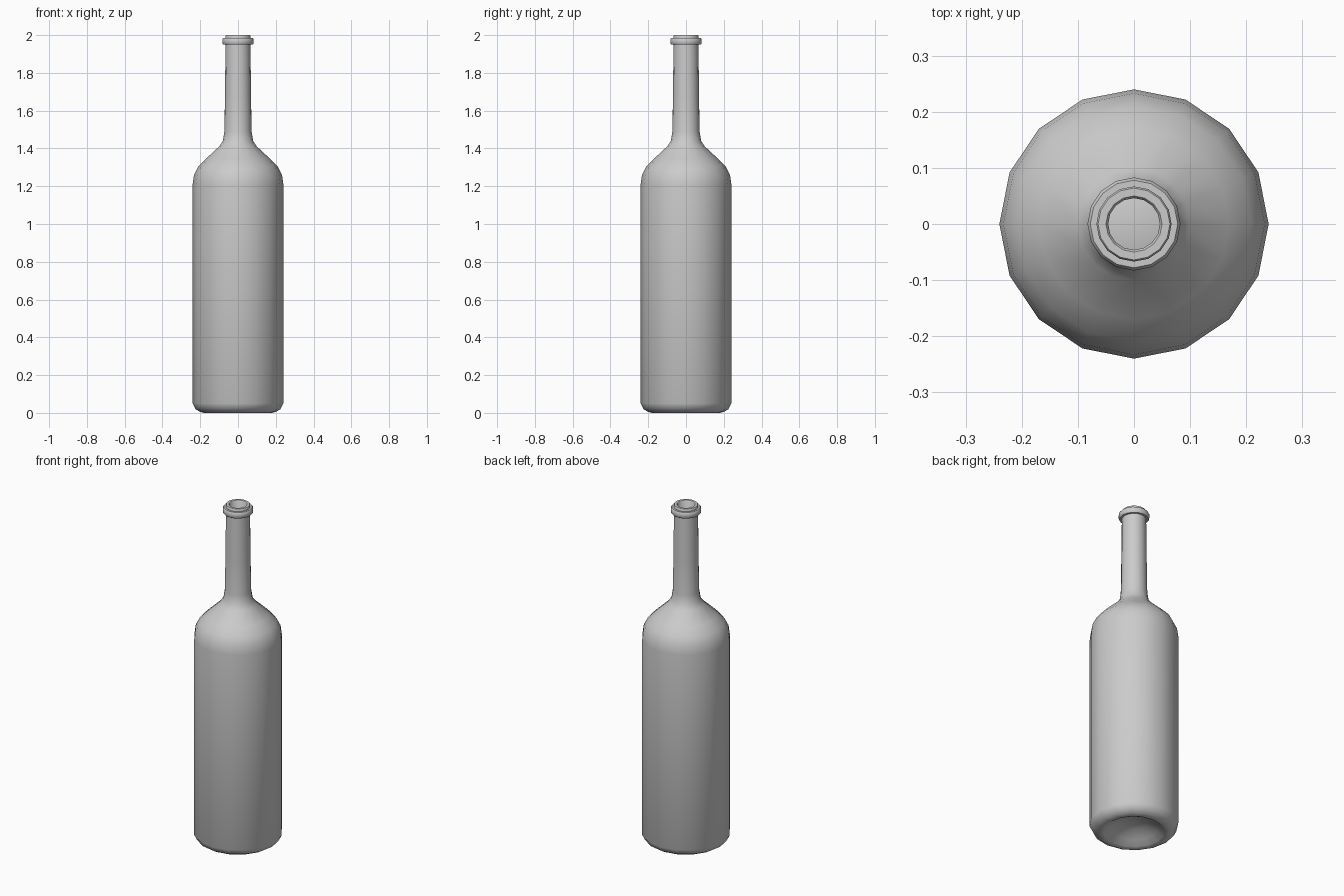
import bpy
import bmesh
import math
from mathutils import Vector

cube = bpy.data.objects.get("Cube")
if cube:
    bpy.data.objects.remove(cube, do_unlink=True)

SIDES = 16

glass = bpy.data.materials.new("grey glass")
glass.use_nodes = True
grey = (0.6, 0.6, 0.6, 1.0)
glass.diffuse_color = grey
glass.node_tree.nodes["Principled BSDF"].inputs["Base Color"].default_value = grey


def lathe(name, profile, material):
    """Revolve (radius, height) points around z."""
    bm = bmesh.new()
    verts = [bm.verts.new((r, 0, z)) for r, z in profile]
    edges = [bm.edges.new(pair) for pair in zip(verts, verts[1:])]
    bmesh.ops.spin(bm, geom=verts + edges, cent=Vector(), axis=(0, 0, 1),
                   angle=math.tau, steps=SIDES, use_merge=True)
    bmesh.ops.remove_doubles(bm, verts=bm.verts, dist=0.0005)
    bmesh.ops.recalc_face_normals(bm, faces=bm.faces)
    mesh = bpy.data.meshes.new(name)
    bm.to_mesh(mesh)
    bm.free()
    mesh.materials.append(material)
    obj = bpy.data.objects.new(name, mesh)
    bpy.context.collection.objects.link(obj)
    bpy.ops.object.select_all(action="DESELECT")
    obj.select_set(True)
    bpy.context.view_layer.objects.active = obj
    bpy.ops.object.shade_smooth_by_angle(angle=math.radians(50))
    return obj


# Hollow punt, rounded heel and straight body
base = [(0, 0.07), (0.07, 0.06), (0.13, 0.03), (0.165, 0.005), (0.18, 0),
        (0.20, 0.005), (0.225, 0.02), (0.24, 0.05)]
# Shoulder and tapering neck
shoulder = [(0.24, 1.21), (0.233, 1.26), (0.21, 1.305), (0.17, 1.345),
            (0.10, 1.41), (0.08, 1.44), (0.072, 1.49)]
neck = [(0.069, 1.68), (0.066, 1.95)]
# Raised collar and mouth
collar = [(0.078, 1.95), (0.083, 1.957), (0.083, 1.978), (0.078, 1.985),
          (0.067, 1.985)]
mouth = [(0.067, 1.996), (0.064, 2.0), (0.05, 2.0), (0.046, 1.995)]
# Inner wall down to the inside floor
inside = [(0.046, 1.48), (0.08, 1.39), (0.19, 1.29), (0.22, 1.21),
          (0.22, 0.06), (0.18, 0.03), (0.07, 0.085), (0, 0.09)]

lathe("bottle", base + shoulder + neck + collar + mouth + inside, glass)
